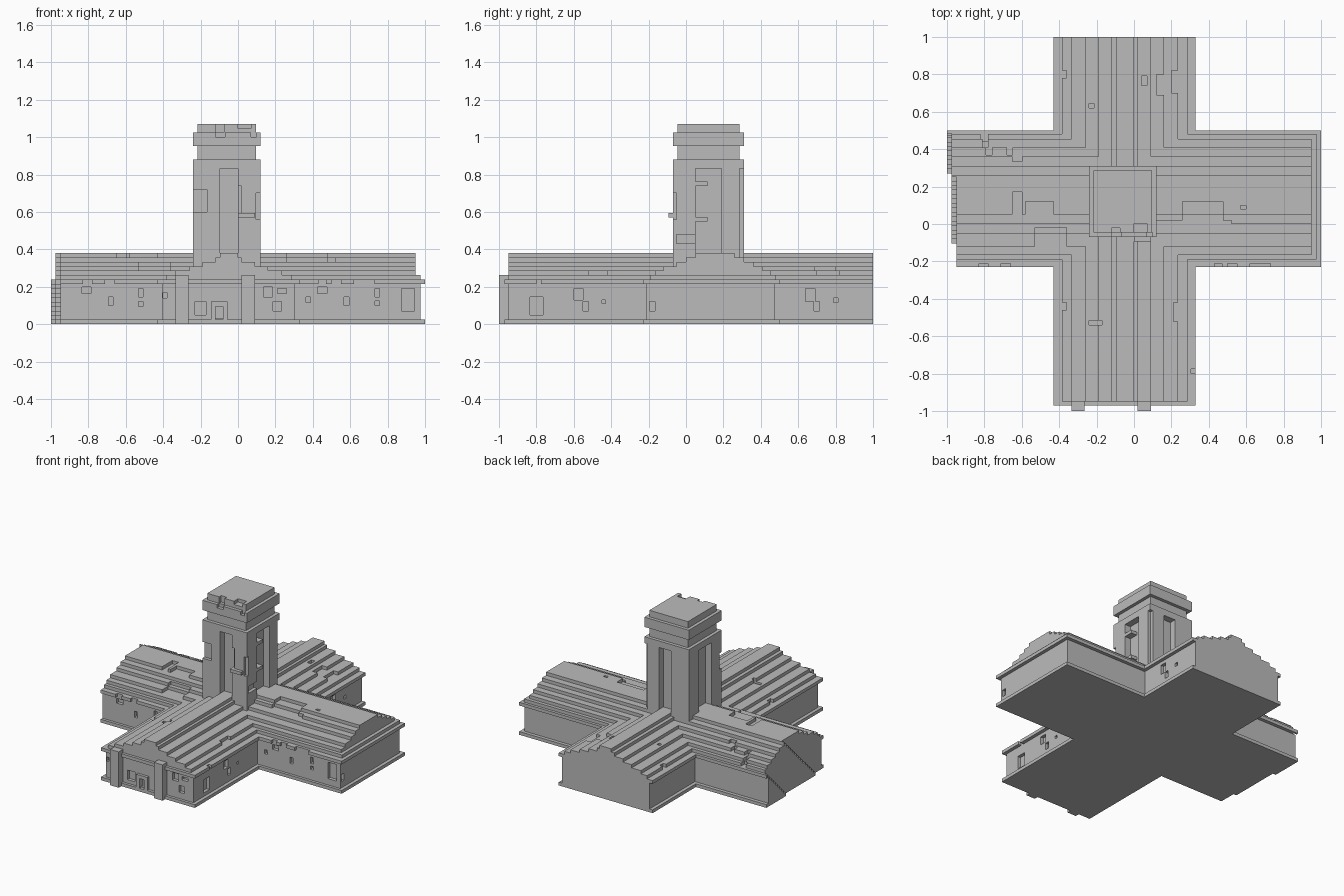
import bpy, bmesh
from itertools import product
from mathutils import Vector

U = 0.0238  # block size shared by every course

cube = bpy.data.objects.get("Cube")
if cube:
    bpy.data.objects.remove(cube, do_unlink=True)

stone = bpy.data.materials.new("plain_grey_stone")
stone.use_nodes = True
GREY = (0.5, 0.5, 0.5, 1)
stone.diffuse_color = GREY
stone.node_tree.nodes["Principled BSDF"].inputs["Base Color"].default_value = GREY


def inside(p, items):
    return any(b[0] < p[0] < b[1] and b[2] < p[1] < b[3] and b[4] < p[2] < b[5]
               for b in items)


def masonry(name, fills, cuts=()):
    """One shell around the union of the fill boxes minus the cut boxes."""
    planes = []
    for a in range(3):
        vals = sorted(v for b in [*fills, *cuts] for v in b[2 * a:2 * a + 2])
        planes.append([v for i, v in enumerate(vals) if i == 0 or v - vals[i - 1] > 1e-6])
    full = set()
    for cell in product(*(range(len(p) - 1) for p in planes)):
        mid = [(planes[a][i] + planes[a][i + 1]) / 2 for a, i in enumerate(cell)]
        if inside(mid, fills) and not inside(mid, cuts):
            full.add(cell)
    bm = bmesh.new()
    verts = {}

    def vert(key):
        if key not in verts:
            verts[key] = bm.verts.new(Vector([planes[a][key[a]] for a in range(3)]))
        return verts[key]

    # A face wherever a filled cell meets an empty one
    for cell, axis, side in product(full, range(3), (0, 1)):
        near = list(cell)
        near[axis] += 2 * side - 1
        if tuple(near) in full:
            continue
        ring = []
        for j, k in ((0, 0), (1, 0), (1, 1), (0, 1)):
            key = list(cell)
            key[axis] += side
            key[(axis + 1) % 3] += j
            key[(axis + 2) % 3] += k
            ring.append(vert(tuple(key)))
        bm.faces.new(ring if side else ring[::-1])
    bmesh.ops.dissolve_limit(bm, angle_limit=0.01, verts=bm.verts, edges=bm.edges)
    mesh = bpy.data.meshes.new(name)
    bm.to_mesh(mesh)
    bm.free()
    mesh.materials.append(stone)
    bpy.context.collection.objects.link(bpy.data.objects.new(name, mesh))


def cross(name, nave, transept, z0, z1, cuts=()):
    """Cross plan: nave runs along y, transept along x; each is (x0, x1, y0, y1)."""
    masonry(name, [(*nave, z0, z1), (*transept, z0, z1)], cuts)


# Windows: (centre, width, bottom, top) per wall
south_windows = [(-.81, .05, .165, .2), (-.68, .025, .1, .145), (-.52, .025, .095, .12),
                 (-.52, .025, .145, .19), (.45, .05, .165, .2), (.375, .025, .115, .145),
                 (.58, .025, .1, .145), (.745, .025, .1, .125), (.745, .025, .145, .19),
                 (.91, .07, .07, .19)]
front_windows = [(-.2, .06, .05, .12), (-.1, .04, .03, .095), (.16, .05, .145, .2),
                 (.21, .045, .07, .12), (.235, .05, .165, .19), (-.39, .02, .14, .17)]
east_windows = [(-.8, .07, .05, .145), (-.575, .05, .13, .19), (-.535, .03, .07, .12),
                (-.44, .02, .11, .13), (.665, .05, .12, .19), (.7, .03, .07, .12),
                (.8, .025, .115, .14)]
openings = [(x - w / 2, x + w / 2, -.23, -.186, p, q) for x, w, p, q in south_windows]
openings += [(x - w / 2, x + w / 2, -.98, -.926, p, q) for x, w, p, q in front_windows]
openings += [(.281, .33, y - w / 2, y + w / 2, p, q) for y, w, p, q in east_windows]
openings.append((.951, 1, -.195, -.165, .07, .12))

# Plinth and walls
cross("plinth", (-.43, .33, -.97, 1), (-.95, 1, -.23, .5), 0, U)
cross("walls", (-.405, .305, -.95, 1), (-.95, .975, -.21, .475), U, 9 * U, openings)

# Worn notches in the roof: (course, x0, x1, y0, y1)
worn = [(0, .43, .47, -.25, -.21), (0, .5, .55, -.25, -.21), (0, .62, .73, -.25, -.21),
        (0, -.83, -.78, -.25, -.21), (0, -.71, -.66, -.25, -.21), (0, .305, .35, -.8, -.775),
        (1, -.82, -.78, .44, .49), (2, -.81, -.78, .41, .47), (3, -.79, -.76, .37, .42),
        (3, -.68, -.65, .37, .42), (4, -.65, -.6, .335, .37),
        (3, -.53, -.36, -.13, -.05), (4, -.53, -.36, -.06, -.02), (5, .12, .52, -.01, .02),
        (5, .26, .475, -.01, .05), (6, .26, .475, .04, .12), (6, -.58, -.43, .04, .12),
        (6, -.65, -.6, .04, .17), (6, .57, .6, .08, .1), (4, .04, .07, .74, .79),
        (3, .12, .17, .69, .8), (2, .2, .25, .7, .82), (2, .21, .25, -.52, -.42),
        (3, -.24, -.17, -.54, -.515), (4, -.24, -.17, -.54, -.515),
        (3, -.24, -.215, .62, .645), (1, -.395, -.36, .78, .82), (1, -.395, -.36, -.46, -.42)]

# Stepped roof: x span of the nave course, y span of the transept course
courses = [(-.43, .33, -.23, .5), (-.385, .285, -.19, .48), (-.335, .235, -.165, .455),
           (-.26, .16, -.12, .41), (-.19, .09, -.05, .36), (-.12, .02, 0, .31),
           (-.095, 0, .05, .26)]
for i, (a, b, c, d) in enumerate(courses):
    south = -.97 if i == 0 else -.95
    east = (1, .975)[i] if i < 2 else .95
    z0, z1 = (9 + i) * U, (10 + i) * U
    notches = [(*w[1:], z0, z1) for w in worn if w[0] == i]
    cross(f"roof_course_{i + 1}", (a, b, south, 1), (-.95, east, c, d), z0, z1, notches)

# Diagonal stair layers on the west gable
inner, outer = [], []
for i in range(16):
    c, d = (-.21, .475) if i < 9 else courses[i - 9][2:]
    if i == 0:
        c, d = -.23, .5
    y = max(c, -.105 + i * U)
    if y < d:
        inner.append((-.975, -.95, y, d, i * U, (i + 1) * U))
    y = .27 + i * U
    if i < 10 and y < d:
        outer.append((-1, -.975, y, d, i * U, (i + 1) * U))
masonry("west_gable_inner_steps", inner)
masonry("west_gable_outer_steps", outer)

# Front pilasters and doorway frame
masonry("front_pilasters", [(x, x + .07, -1, -.94, 0, 11 * U) for x in (-.335, .02)])
masonry("door_frame", [(-.145, -.055, -.97, -.95, U, .12)],
        [(-.12, -.08, -.98, -.94, 0, .095)])

# Tower shaft with a recessed panel on each face, and worn corners
X0, X1, Y0, Y1 = -.24, .12, -.07, .31
D = 2 * U
low, high = 6 * U, 36 * U
panels = [(-.095, 0, Y0 - U, Y0 + D, low, high), (-.095, 0, Y1 - D, Y1 + U, low, high),
          (X0 - U, X0 + D, .05, .19, low, high), (X1 - D, X1 + U, .05, .19, low, high),
          (X1 - U, X1 + U, Y1 - U, Y1 + U, low, high)]
chips = [(-.25, -.165, Y0 - U, Y0 + U, .6, .72), (-.05, .02, Y0 - U, Y0 + U, .58, .74),
         (X1 - U, X1 + U, -.05, .05, .43, .48), (X1 - U, X1 + U, -.08, -.05, .56, .7)]
masonry("tower_shaft", [(X0, X1, Y0, Y1, 8 * U, 35 * U)], panels + chips)
masonry("tower_panel_rungs", [(X1 - D, X1, .02, .115, z, z + U) for z in (.55, .74)]
        + [(0, .09, Y0 - U, Y0 + U, .57, .57 + U)])

# Tower crown: band, neck, cap and top slab
masonry("tower_band", [(X0, X1, Y0, Y1, 35 * U, 37 * U)])
masonry("tower_neck", [(X0 + U, X1 - U, Y0 + U, Y1 - U, 37 * U, 40 * U)])
masonry("tower_cap", [(X0, X1, Y0, Y1, 40 * U, 43 * U)],
        [(x, x + w, Y0 - U, Y0 + U, 42 * U, 44 * U) for x, w in ((-.12, .05), (.07, .03))])
masonry("tower_top", [(X0 + U, X1 - U, Y0 + U, Y1 - U, 43 * U, 45 * U)],
        [(-.12, -.075, Y0, Y0 + D, 42 * U, 46 * U), (0, .07, Y0, Y0 + 3 * U, 44 * U, 46 * U)])
